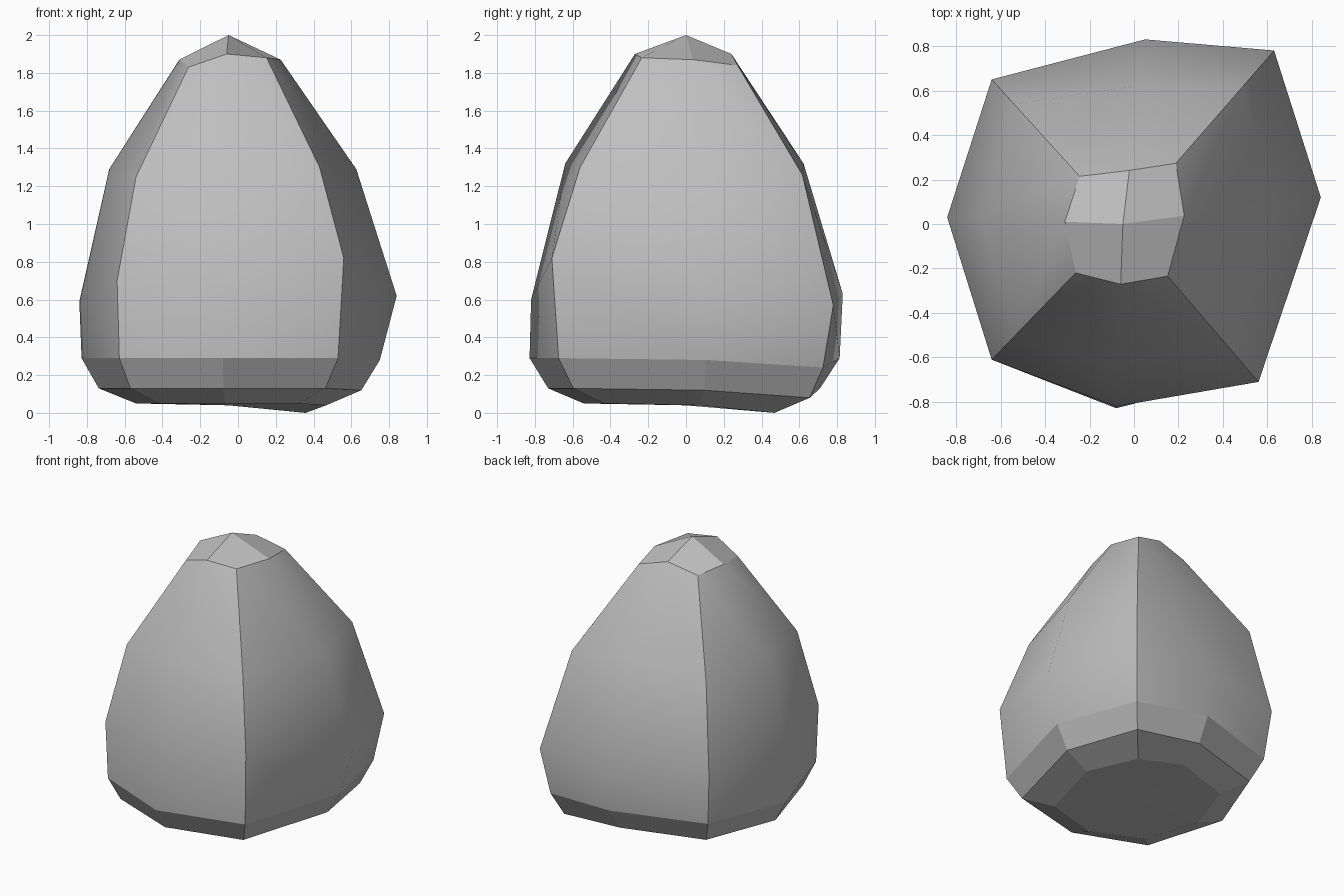
import bpy
import bmesh
from mathutils import Vector

cube = bpy.data.objects.get("Cube")
if cube:
    bpy.data.objects.remove(cube, do_unlink=True)

# Plain stone grey
stone = bpy.data.materials.new("stone_grey")
stone.use_nodes = True
grey = (0.52, 0.52, 0.52, 1)
stone.diffuse_color = grey
stone.node_tree.nodes["Principled BSDF"].inputs["Base Color"].default_value = grey

# Ribs of the boulder, corners and side middles alternating:
# widest x, y, z, upper lift, lower sag, then scales for the other rings
ribs = [
    (-.64, -.61, .70, -.04, 0, .36, .83, .98, .88, .62),    # front right corner
    (-.08, -.82, .60, .03, 0, .33, .78, 1.01, .89, .66),    # front
    (.56, -.71, .82, .01, 0, .33, .79, .95, .84, .61),      # front left corner
    (.84, .12, .62, 0, .01, .31, .76, .90, .79, .58),       # left
    (.63, .78, .57, -.03, .05, .35, .79, .93, .84, .60),    # back left corner
    (.05, .83, .63, .03, 0, .29, .75, .98, .855, .64),      # back
    (-.64, .65, .65, -.02, 0, .33, .83, .94, .83, .61),     # back right corner
    (-.84, .03, .59, 0, 0, .33, .80, .985, .87, .62),       # right
]
axis = Vector((-.05, 0, 0))


def rib_points(x, y, z, lift, sag, crown, shoulder, hip, hem, foot):
    """Points down one rib, from the crown to the foot."""
    steps = [(crown, 1.87 + lift), (shoulder, 1.29 + lift), (1, z),
             (hip, .29 - sag), (hem, .13 - sag), (foot, .05 - sag)]
    wide = Vector((x, y, 0)) - axis
    return [axis + wide * scale + Vector((0, 0, height)) for scale, height in steps]


bm = bmesh.new()
columns = [[bm.verts.new(p) for p in rib_points(*rib)] for rib in ribs]
count = len(columns)

# Smooth side panels above, flat chamfers below, hard edges at the corners
for i, column in enumerate(columns):
    following = columns[(i + 1) % count]
    for ring in range(len(column) - 1):
        face = bm.faces.new((column[ring], column[ring + 1],
                             following[ring + 1], following[ring]))
        face.smooth = ring < 3
for column in columns[::2]:
    for upper, lower in zip(column, column[1:]):
        bm.edges.get((upper, lower)).smooth = False

# Crown and base, each four facets around a middle point
for ring, height in ((0, 2), (-1, .04)):
    middle = bm.verts.new(axis + Vector((0, 0, height)))
    for i in range(0, count, 2):
        corners = [columns[(i + step) % count][ring] for step in (-1, 0, 1)]
        bm.faces.new([middle] + corners)

bmesh.ops.recalc_face_normals(bm, faces=bm.faces[:])
mesh = bpy.data.meshes.new("boulder")
bm.to_mesh(mesh)
bm.free()
mesh.materials.append(stone)
boulder = bpy.data.objects.new("boulder", mesh)
bpy.context.collection.objects.link(boulder)
